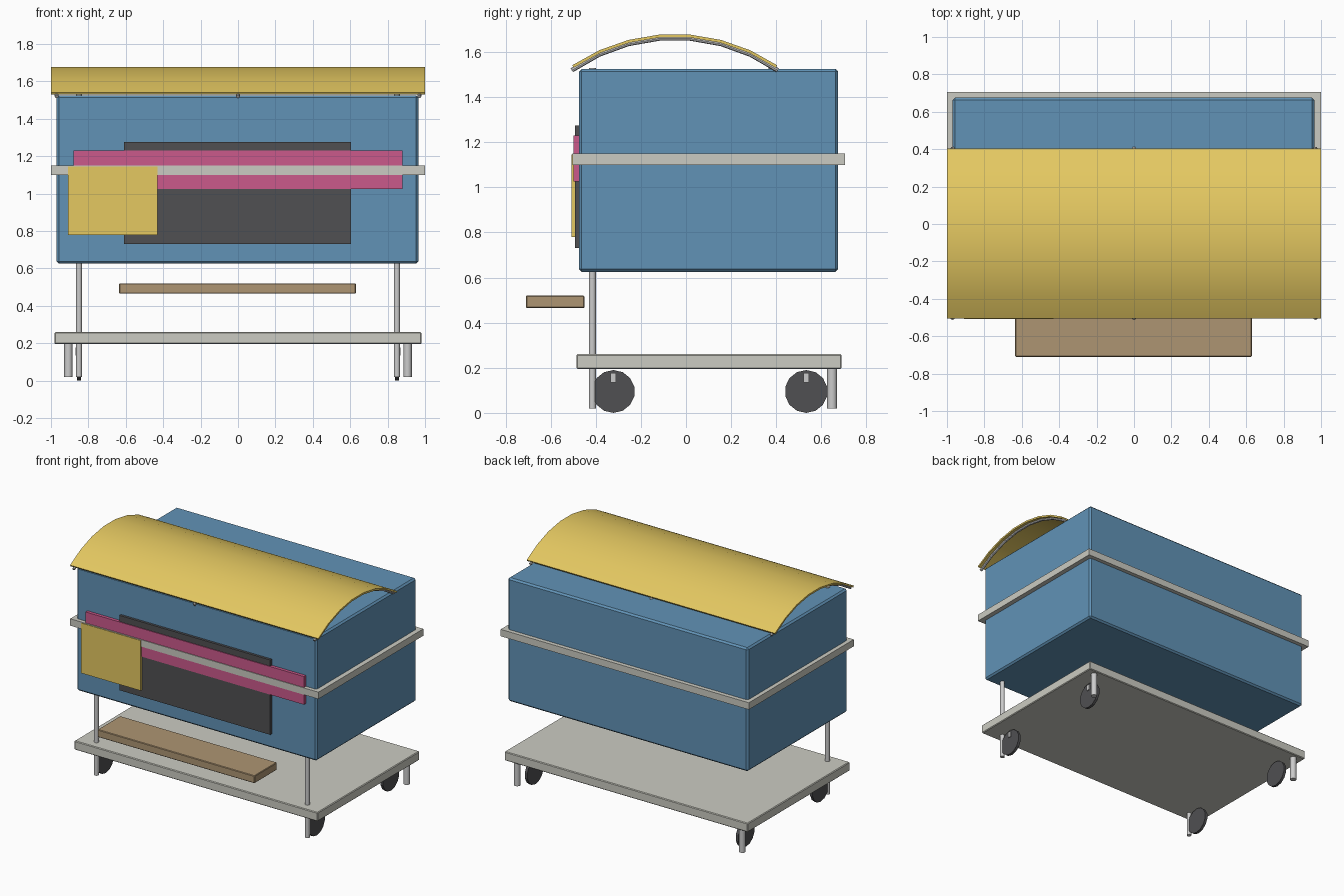
import bpy, bmesh, math

if "Cube" in bpy.data.objects:
    bpy.data.objects.remove(bpy.data.objects["Cube"])


def material(name, rgb):
    m = bpy.data.materials.new(name)
    m.diffuse_color = (*rgb, 1)
    m.use_nodes = True
    m.node_tree.nodes["Principled BSDF"].inputs["Base Color"].default_value = m.diffuse_color
    return m


BLUE = material("blue paint", (0.12, 0.29, 0.47))
YELLOW = material("yellow", (0.78, 0.58, 0.12))
PINK = material("pink", (0.6, 0.1, 0.26))
DARK = material("dark", (0.08, 0.08, 0.085))
WOOD = material("wood", (0.42, 0.30, 0.17))
CREAM = material("cream", (0.6, 0.6, 0.54))


def finish(name, bm, mat=None, smooth=False):
    bmesh.ops.recalc_face_normals(bm, faces=bm.faces)
    me = bpy.data.meshes.new(name)
    bm.to_mesh(me)
    bm.free()
    ob = bpy.data.objects.new(name, me)
    bpy.context.collection.objects.link(ob)
    if mat:
        me.materials.append(mat)
    if smooth:
        bpy.context.view_layer.objects.active = ob
        ob.select_set(True)
        bpy.ops.object.shade_smooth_by_angle(angle=math.radians(35))
        ob.select_set(False)
    return ob


def box(name, x, y, z, mat=None, bevel=0.0):
    bm = bmesh.new()
    bmesh.ops.create_cube(bm, size=1)
    for v in bm.verts:
        for i, (a, b) in enumerate((x, y, z)):
            v.co[i] = a if v.co[i] < 0 else b
    ob = finish(name, bm, mat)
    if bevel:
        mod = ob.modifiers.new("bevel", 'BEVEL')
        mod.width = bevel
        mod.segments = 1
    return ob


def cylinder(name, centre, radius, depth, sides, mat=None, axis='Z', smooth=True):
    bm = bmesh.new()
    bmesh.ops.create_cone(bm, cap_ends=True, segments=sides, radius1=radius,
                          radius2=radius, depth=depth)
    for v in bm.verts:
        if axis == 'X':
            v.co = (v.co.z, v.co.x, v.co.y)
        v.co.x += centre[0]
        v.co.y += centre[1]
        v.co.z += centre[2]
    return finish(name, bm, mat, smooth)


# Cart body and wheeled base
box("body", (-0.97, 0.965), (-0.475, 0.675), (0.625, 1.525), BLUE, 0.012)
box("base", (-0.98, 0.98), (-0.485, 0.69), (0.195, 0.26), CREAM, 0.005)

# Trim rail around the body
for n, x, y in (("front", (-1, 1), (-0.503, -0.46)), ("back", (-1, 1), (0.66, 0.705)),
                ("left", (-1, -0.955), (-0.46, 0.66)), ("right", (0.955, 1), (-0.46, 0.66))):
    box(n + "_rail", x, y, (1.10, 1.15), CREAM)

# Front panels and shelf
box("menu_board", (-0.61, 0.605), (-0.493, -0.47), (0.73, 1.275), DARK)
box("banner", (-0.88, 0.88), (-0.498, -0.475), (1.025, 1.23), PINK)
box("side_sign", (-0.91, -0.43), (-0.507, -0.49), (0.78, 1.145), YELLOW)
box("shelf", (-0.635, 0.63), (-0.71, -0.45), (0.465, 0.52), WOOD, 0.004)

# Poles, rear feet, wheels and brackets, mirrored left and right
for s, side in ((-1, "left"), (1, "right")):
    cylinder(side + "_front_pole", (s * 0.85, -0.415, 0.775), 0.016, 1.51, 12)
    cylinder(side + "_rear_roof_post", (s * 0.85, 0.375, 1.53), 0.01, 0.04, 10)
    cylinder(side + "_rear_foot", (s * 0.907, 0.648, 0.11), 0.022, 0.18, 12)
    for y, end in ((-0.322, "front"), (0.533, "rear")):
        cylinder(f"{side}_{end}_wheel", (s * 0.85, y, 0.095), 0.095, 0.02, 14,
                 DARK, 'X', False)
        x = sorted((s * 0.845, s * 0.868))
        box(f"{side}_{end}_bracket", x, (y - 0.012, y + 0.012), (0.135, 0.176))

# Curved awning: seven-sided arc profile extruded along x
CY, CZ, HALF, SEGS = -0.05, 0.867, math.radians(34.0), 7


def arc(radius, half):
    angles = [-half + 2 * half * i / SEGS for i in range(SEGS + 1)]
    return [(CY + radius * math.sin(a), CZ + radius * math.cos(a), a) for a in angles]


bm = bmesh.new()
profile = arc(0.813, HALF) + arc(0.800, HALF)[::-1]
ends = [[bm.verts.new((x, y, z)) for y, z, _ in profile] for x in (-1, 1)]
n = len(profile)
for i in range(n):
    j = (i + 1) % n
    bm.faces.new((ends[0][i], ends[0][j], ends[1][j], ends[1][i]))
for e in ends:
    for i in range(SEGS):
        bm.faces.new((e[i], e[i + 1], e[n - 2 - i], e[n - 1 - i]))
finish("awning", bm, YELLOW, True)

# Bent ribs under the awning
for x, label in ((-0.97, "left"), (0, "middle"), (0.97, "right")):
    bm = bmesh.new()
    rings = []
    for y, z, a in arc(0.796, math.radians(35.0)):
        ring = []
        for k in range(8):
            t = math.tau * k / 8
            r = 0.01 * math.sin(t)
            ring.append(bm.verts.new((x + 0.01 * math.cos(t),
                                      y + r * math.sin(a), z + r * math.cos(a))))
        rings.append(ring)
    for p, q in zip(rings, rings[1:]):
        for k in range(8):
            bm.faces.new((p[k], p[(k + 1) % 8], q[(k + 1) % 8], q[k]))
    bm.faces.new(rings[0])
    bm.faces.new(rings[-1])
    finish(label + "_awning_rib", bm, None, True)
